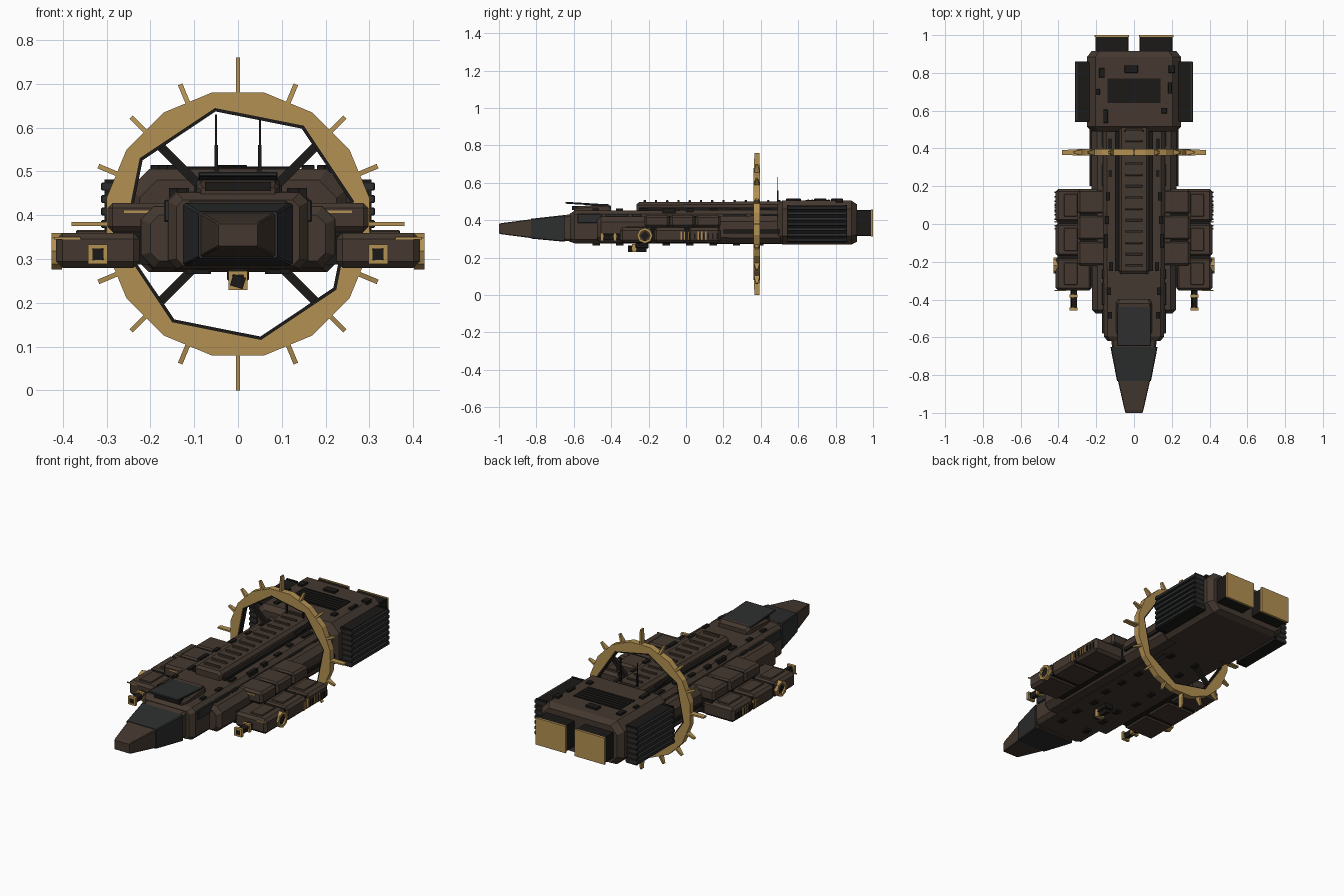
import bpy, bmesh, math, random
from mathutils import Matrix, Vector

if "Cube" in bpy.data.objects:
    bpy.data.objects.remove(bpy.data.objects["Cube"])

random.seed(4)


def mat(name, c):
    m = bpy.data.materials.new(name)
    m.diffuse_color = (*c, 1)
    m.use_nodes = True
    m.node_tree.nodes["Principled BSDF"].inputs["Base Color"].default_value = m.diffuse_color
    return m


BROWN = mat("brown_plate", (.058, .040, .029))
GREY = mat("dark_grey", (.026, .027, .027))
BLACK = mat("black_metal", (.011, .010, .009))
GOLD = mat("brass", (.45, .28, .085))


def finish(name, bm, m, bevel=0):
    bmesh.ops.recalc_face_normals(bm, faces=bm.faces)
    me = bpy.data.meshes.new(name)
    bm.to_mesh(me)
    bm.free()
    ob = bpy.data.objects.new(name, me)
    bpy.context.collection.objects.link(ob)
    me.materials.append(m)
    if bevel:
        b = ob.modifiers.new("bevel", 'BEVEL')
        b.width, b.segments = bevel, 1
    return ob


def box(name, x, y, z, m, bevel=0, rot=None):
    """Box from (min, max) pairs, optionally turned (angle, axis) about its centre."""
    bm = bmesh.new()
    c = Vector([(a + b) / 2 for a, b in (x, y, z)])
    M = Matrix.Translation(c)
    if rot:
        M = M @ Matrix.Rotation(rot[0], 4, rot[1])
    M = M @ Matrix.Diagonal((abs(x[1] - x[0]), y[1] - y[0], z[1] - z[0], 1))
    bmesh.ops.create_cube(bm, size=1, matrix=M)
    return finish(name, bm, m, bevel)


def pair(name, x, y, z, m, bevel=0, rot=None):
    """Box on the right, with a mirrored twin on the left."""
    ob = box(name, x, y, z, m, bevel, rot)
    mi = ob.modifiers.new("mirror", 'MIRROR')
    e = bpy.data.objects.get("mirror_centre")
    if not e:
        e = bpy.data.objects.new("mirror_centre", None)
        bpy.context.collection.objects.link(e)
        e.hide_render = True
    mi.mirror_object = e
    return ob


def loft(name, secs, m):
    """Chamfered rectangular sections (y, half width, z0, z1, chamfer) joined along y."""
    bm = bmesh.new()
    rows = []
    for y, w, a, b, c in secs:
        p = [(w, a + c), (w, b - c), (w - c, b), (c - w, b), (-w, b - c), (-w, a + c), (c - w, a), (w - c, a)]
        rows.append([bm.verts.new((px, y, pz)) for px, pz in p])
    for r, s in zip(rows, rows[1:]):
        for i in range(8):
            bm.faces.new((r[i], r[(i + 1) % 8], s[(i + 1) % 8], s[i]))
    bm.faces.new(rows[0])
    bm.faces.new(rows[-1])
    return finish(name, bm, m)


def ring(name, n, ro, ri, y0, y1, m, centre=(0, 0, 0), off=0, axis='Y'):
    """Flat polygonal ring; ro and ri give the radius for vertex i."""
    bm = bmesh.new()
    loops = []
    for i in range(n):
        a = off + math.tau * i / n
        loops.append([bm.verts.new((r * math.cos(a), y, r * math.sin(a)))
                      for r, y in ((ro(i), y0), (ro(i), y1), (ri(i), y1), (ri(i), y0))])
    for i in range(n):
        p, q = loops[i], loops[(i + 1) % n]
        for k in range(4):
            bm.faces.new((p[k], p[(k + 1) % 4], q[(k + 1) % 4], q[k]))
    if axis == 'X':
        bm.transform(Matrix.Rotation(-math.pi / 2, 4, 'Z'))
    bm.transform(Matrix.Translation(centre))
    return finish(name, bm, m)


# nose and hull
loft("nose_tip", [(-1, .045, .33, .38, .003), (-.985, .05, .325, .385, .003), (-.83, .085, .305, .405, .004)], BROWN)
loft("nose_collar", [(-.83, .09, .302, .408, .004), (-.65, .125, .285, .428, .005)], GREY)
loft("neck", [(-.66, .115, .29, .425, .01), (-.58, .125, .285, .44, .01)], BROWN)
loft("main_hull", [(-.62, .14, .285, .435, .015), (-.595, .16, .277, .452, .02), (.52, .165, .273, .455, .02)], BROWN)
loft("wide_hull", [(-.475, .20, .295, .40, .02), (-.455, .222, .28, .42, .03), (.52, .225, .275, .425, .03)], BROWN)

# bridge with slanted visor
loft("bridge", [(-.60, .085, .44, .462, .003), (-.57, .095, .44, .475, .01), (-.42, .095, .44, .488, .012),
                (-.40, .085, .44, .475, .01)], BROWN)
box("bridge_visor", (-.09, .09), (-.645, -.42), (.482, .492), GREY, .002, (-.06, 'X'))
box("bridge_window", (-.075, .075), (-.61, -.56), (.455, .476), BLACK)

# spine with ribs
loft("spine", [(-.265, .07, .44, .485, .01), (-.25, .08, .44, .497, .015), (.53, .08, .44, .50, .015)], BROWN)
pair("spine_rail", (.08, .1), (-.25, .5), (.445, .468), BLACK)
for i in range(13):
    y = -.22 + i * .06
    box("spine_rib", (-.045, .045), (y - .006, y + .006), (.49, .508), BROWN, .002)

# hull side panels and greebles
for y0, y1 in ((-.58, -.45), (-.43, -.31), (-.29, -.24), (.2, .32), (.41, .5)):
    pair("hull_window", (.155, .169), (y0, y1), (.385, .435), GREY, .003)
pair("hull_side_rail", (.215, .235), (.2, .5), (.33, .35), BLACK)
for i in range(8):
    y, x = -.5 + i * .125, random.uniform(.11, .14)
    pair("deck_fitting", (x, x + .02), (y, y + random.uniform(.03, .08)), (.44, .462), BLACK)
    pair("belly_fitting", (x - .05, x - .02), (y, y + .04), (.266, .285), BLACK)

# side pods: wide lower row, narrow upper row
pair("lower_pod_core", (.2, .405), (-.335, .18), (.288, .352), BLACK)
pair("upper_pod_core", (.15, .285), (-.21, .18), (.35, .42), BLACK)
for i in range(3):
    y = -.353 + i * .181
    pair("lower_pod", (.225, .415), (y, y + .177), (.28, .36), BROWN, .014)
    pair("lower_pod_lid", (.3, .37), (y + .03, y + .15), (.355, .366), BROWN, .003)
    y = -.222 + i * .137
    pair("upper_pod", (.15, .298), (y, y + .133), (.362, .428), BROWN, .012)
    pair("pod_trim", (.20, .26), (y - .002, y + .004), (.405, .411), GOLD)
for y in (-.025, -.008, .012, .065, .085, .105):
    pair("pod_stripe", (.405, .42), (y - .004, y + .004), (.295, .34), GOLD)
pair("pod_front_trim", (.36, .42), (-.356, -.35), (.345, .35), GOLD)
for i in range(7):
    y = .02 + i * .024
    pair("pod_side_fin", (.405, .42), (y, y + .008), (.3, .33), BLACK)

# side ports and guns
for s in (-1, 1):
    ring("port_ring", 8, lambda i: .042, lambda i: .028, -.012, .012, GOLD, (s * .414, -.22, .318), 0, 'X')
    box("port_core", (s * .40, s * .42), (-.238, -.202), (.30, .336), BLACK, 0, (math.pi / 4, 'X'))
    x = s * .32
    box("gun_barrel", (x - .014, x + .014), (-.455, -.34), (.297, .325), BLACK, 0, (.25, 'Y'))
    for y in (-.45, -.38):
        ring("gun_collar", 4, lambda i: .031, lambda i: .018, y - .008, y + .008, GOLD, (x, y * 0, .311), math.pi / 4)

# belly turret
box("turret_mount", (-.025, .025), (-.27, -.2), (.25, .285), BLACK, .004)
box("turret_barrel", (-.015, .015), (-.31, -.21), (.235, .262), BLACK, 0, (.3, 'Y'))
ring("turret_collar", 4, lambda i: .031, lambda i: .018, -.29, -.265, GOLD, (0, 0, .251), math.pi / 4)

# engine block, hatch, radiators, nozzles
loft("engine_block", [(.49, .225, .285, .48, .04), (.515, .248, .27, .505, .045), (.885, .248, .27, .505, .045),
                      (.915, .225, .285, .485, .04)], BROWN)
box("engine_hatch", (-.14, .14), (.64, .77), (.5, .509), BLACK)
for i in range(6):
    y = .65 + i * .022
    box("hatch_slat", (-.13, .13), (y, y + .008), (.505, .511), BLACK)
for x, y, w, d in ((-.17, .8, .03, .05), (-.15, .57, .025, .07), (-.015, .82, .07, .04), (.2, .82, .035, .04),
                   (.19, .72, .02, .06), (.16, .6, .03, .03), (-.19, .7, .02, .03)):
    box("engine_fitting", (x - w / 2, x + w / 2), (y - d / 2, y + d / 2), (.495, .515), BLACK, .002)
pair("radiator", (.235, .298), (.545, .855), (.282, .478), BLACK)
for i in range(7):
    z = .285 + i * .0285
    pair("radiator_slat", (.24, .313), (.54, .86), (z, z + .019), GREY, .003)
for y in (.54, .85):
    pair("radiator_end", (.24, .305), (y, y + .01), (.28, .482), BLACK)
pair("nozzle", (.03, .205), (.9, .992), (.315, .455), BLACK, .003)
pair("nozzle_plate", (.027, .208), (.99, 1.0), (.312, .458), GOLD)
pair("antenna", (.048, .052), (.488, .492), (.49, .63), BLACK)
pair("antenna_base", (.046, .054), (.486, .494), (.49, .56), BLACK)

# brass ring with octagonal opening, dark lining and struts
RC, Y0, Y1 = (0, 0, .38), .362, .396
ring("halo_ring", 16, lambda i: .306, lambda i: .27 if i % 2 == 0 else .27 * math.cos(math.pi / 8),
     Y0, Y1, GOLD, RC, math.pi / 16)
ring("halo_lining", 8, lambda i: .272, lambda i: .262, Y0 + .003, Y1 - .003, BLACK, RC, math.pi / 16)


def radial(name, a, r0, r1, w, d0, d1, m):
    """Bar pointing outward from the ring centre, tapering in depth."""
    bm = bmesh.new()
    bmesh.ops.create_cube(bm, size=1)
    for v in bm.verts:
        d = d1 if v.co.x > 0 else d0
        v.co = (r1 if v.co.x > 0 else r0, v.co.y * d, v.co.z * w)
    bm.transform(Matrix.Translation((0, (Y0 + Y1) / 2, .38)) @ Matrix.Rotation(-a, 4, 'Y'))
    return finish(name, bm, m)


for k in range(16):
    a = k * math.pi / 8
    long = k % 4 == 0
    radial("halo_spike", a, .298, .38 if long else .345, .008 if long else .011, .032, .026 if long else .012, GOLD)
for k in range(4):
    radial("halo_strut", math.pi / 4 + k * math.pi / 2, .08, .262, .02, .02, .02, BLACK)
